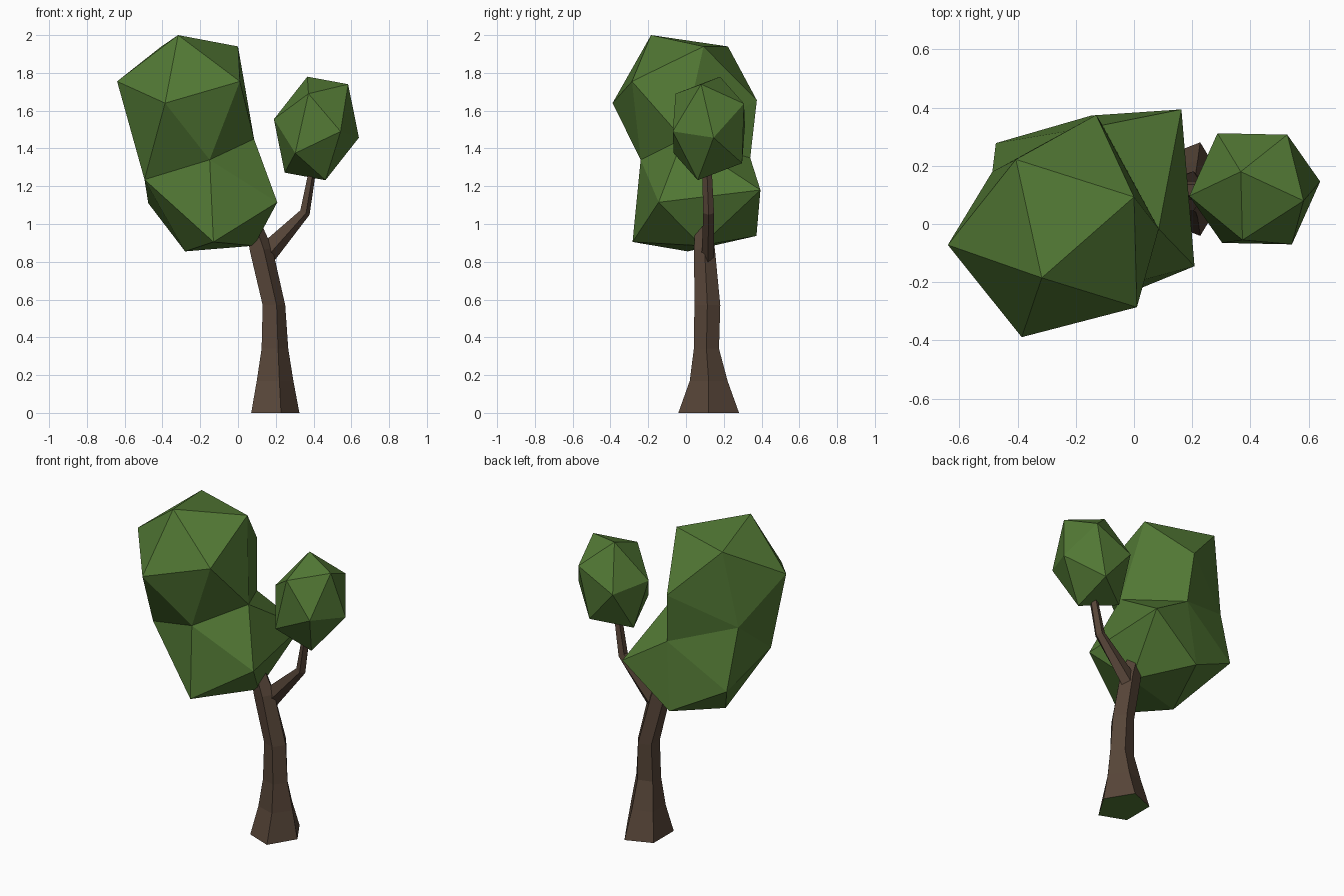
import bpy, bmesh, math
from mathutils import Vector

if "Cube" in bpy.data.objects:
    bpy.data.objects.remove(bpy.data.objects["Cube"])


def material(name, rgb):
    m = bpy.data.materials.new(name)
    m.diffuse_color = (*rgb, 1)
    m.use_nodes = True
    m.node_tree.nodes["Principled BSDF"].inputs["Base Color"].default_value = m.diffuse_color
    return m


LEAF = material("leaf green", (0.085, 0.19, 0.035))
BARK = material("bark brown", (0.095, 0.060, 0.040))


def finish(bm, name, mats):
    bmesh.ops.recalc_face_normals(bm, faces=bm.faces)
    me = bpy.data.meshes.new(name)
    bm.to_mesh(me)
    bm.free()
    for m in mats:
        me.materials.append(m)
    ob = bpy.data.objects.new(name, me)
    bpy.context.collection.objects.link(ob)
    return ob


def add_hull(bm, points, open_points=()):
    """Faceted clump around points; faces lying only on open_points are left out."""
    tmp = bmesh.new()
    for p in points:
        tmp.verts.new(p)
    bmesh.ops.convex_hull(tmp, input=tmp.verts)
    opened = {Vector(p).freeze() for p in open_points}
    for f in tmp.faces:
        cos = [v.co.copy().freeze() for v in f.verts]
        if not all(c in opened for c in cos):
            bm.faces.new([bm.verts.new(c) for c in cos])
    tmp.free()
    bmesh.ops.remove_doubles(bm, verts=bm.verts, dist=0.001)


def tube(bm, rings, sides=5):
    """Five-sided limb; each ring is x, y, z, x radius, y radius, lean."""
    loops = []
    for x, y, z, rx, ry, lean in rings:
        loop = []
        for i in range(sides):
            a = math.tau * i / sides
            d = rx * math.cos(a)
            loop.append(bm.verts.new((x + d * math.cos(lean),
                                      y + ry * math.sin(a),
                                      z - d * math.sin(lean))))
        loops.append(loop)
    for lo, hi in zip(loops, loops[1:]):
        for i in range(sides):
            j = (i + 1) % sides
            bm.faces.new((lo[i], lo[j], hi[j], hi[i]))
    bm.faces.new(loops[0][::-1])
    bm.faces.new(loops[-1])


# Large crown: two clumps joined at a shared waist
waist = [(.085, -.017, 1.45), (-.108, .34, 1.35), (-.15, -.24, 1.34),
         (-.487, .18, 1.475), (-.495, -.129, 1.235)]
upper = [(-.317, -.185, 2.0), (0, .093, 1.94), (-.64, -.072, 1.755),
         (.01, -.286, 1.755), (-.386, -.389, 1.64), (-.406, .222, 1.94),
         (-.13, .375, 1.655)]
lower = [(-.475, .278, 1.11), (.163, .394, 1.18), (-.28, .01, .855),
         (-.146, .373, .937), (-.13, -.283, .905), (.208, -.145, 1.115),
         (.085, .08, .885)]
bm = bmesh.new()
add_hull(bm, upper + waist, waist)
add_hull(bm, lower + waist, waist)
finish(bm, "large_crown", [LEAF])

# Small crown: six corners and their opposites about the centre
centre = Vector((.415, .121, 1.506))
half = [(.367, .18, 1.78), (.583, .08, 1.74), (.373, -.055, 1.69),
        (.19, .096, 1.555), (.543, -.07, 1.49), (.303, -.065, 1.375)]
bm = bmesh.new()
add_hull(bm, [Vector(p) for p in half] + [2 * centre - Vector(p) for p in half])
finish(bm, "small_crown", [LEAF])

# Trunk, flared at the foot and leaning left at the top; underside is green
bm = bmesh.new()
tube(bm, [(.184, .12, 0, .141, .169, 0),
          (.186, .12, .17, .107, .105, 0),
          (.188, .108, .34, .078, .070, 0),
          (.184, .113, .57, .066, .072, 0),
          (.117, .098, .86, .066, .058, -.2),
          (.075, .09, 1.0, .045, .045, -.3)])
trunk = finish(bm, "trunk", [BARK, LEAF])
for f in trunk.data.polygons:
    if f.normal.z < -.9:
        f.material_index = 1

# Side branch holding the small crown
bm = bmesh.new()
tube(bm, [(.13, .115, .83, .065, .035, .75),
          (.352, .120, 1.062, .030, .030, .45),
          (.395, .11, 1.30, .020, .027, .15)])
finish(bm, "side_branch", [BARK])
